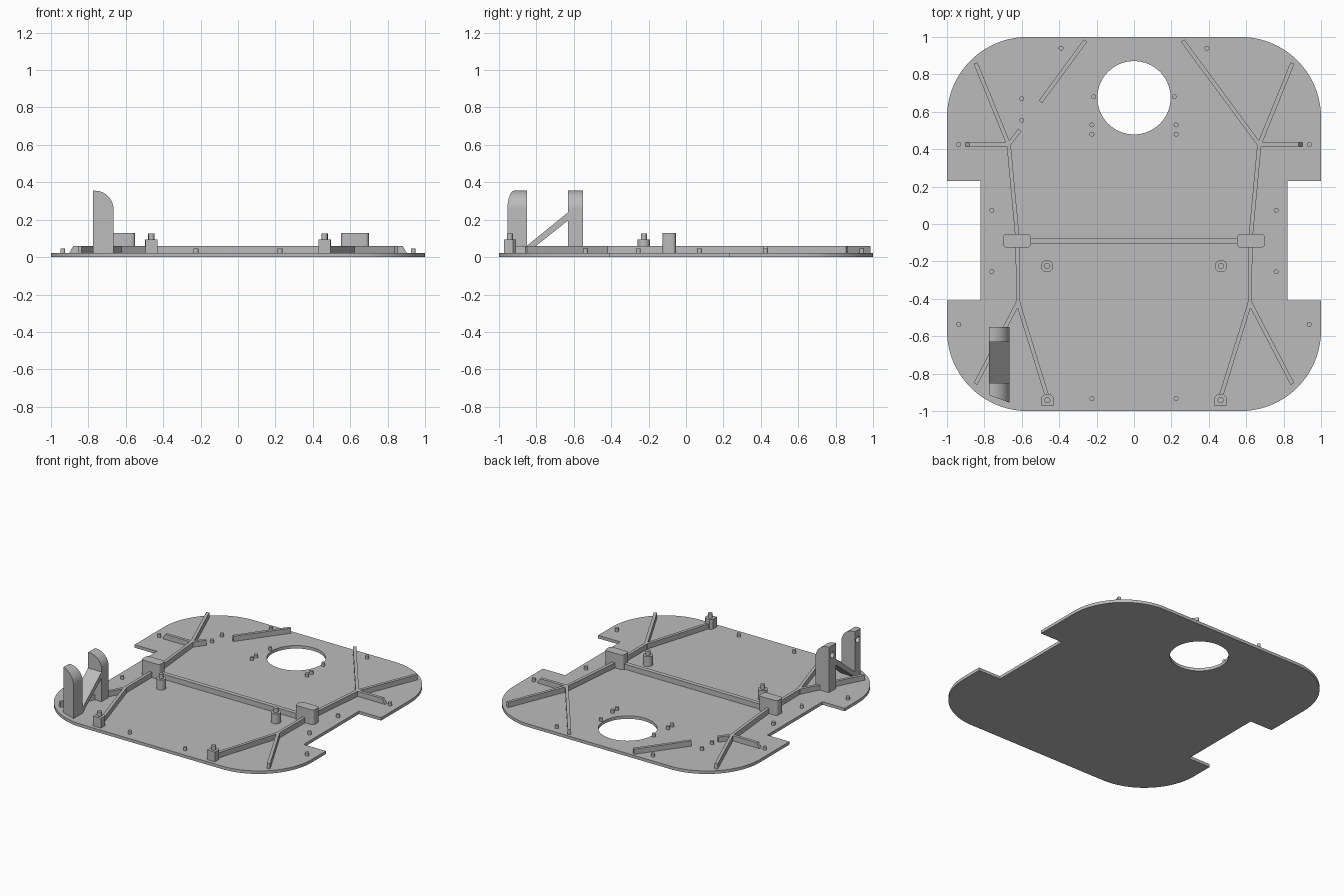
import bpy, bmesh
from math import sin, cos, radians
from mathutils import Vector, Matrix

if "Cube" in bpy.data.objects:
    bpy.data.objects.remove(bpy.data.objects["Cube"])

grey = bpy.data.materials.new("plain_grey")
grey.use_nodes = True
GREY = (0.5, 0.5, 0.5, 1)
grey.diffuse_color = GREY
grey.node_tree.nodes["Principled BSDF"].inputs["Base Color"].default_value = GREY

PLATE = 0.022   # plate thickness
RIB = 0.06      # top of the ribs


def arc(cx, cy, r, start, end, n):
    angles = [radians(start + (end - start) * i / n) for i in range(n + 1)]
    return [(cx + r * cos(a), cy + r * sin(a)) for a in angles]


def rounded_rect(cx, cy, w, d, r, n=5):
    x, y = w / 2 - r, d / 2 - r
    corners = [(x, y), (-x, y), (-x, -y), (x, -y)]
    return [p for i, (a, b) in enumerate(corners)
            for p in arc(cx + a, cy + b, r, 90 * i, 90 * i + 90, n)]


def prism(name, outline, low, high, axis="z", smooth=True):
    """Extrude a flat outline: (x,y) along z, (x,z) along y or (y,z) along x."""
    place = {"z": lambda p, t: (p[0], p[1], t),
             "y": lambda p, t: (p[0], t, p[1]),
             "x": lambda p, t: (t, p[0], p[1])}[axis]
    bm = bmesh.new()
    rings = [[bm.verts.new(place(p, t)) for p in outline] for t in (low, high)]
    for ring in rings:
        bm.faces.new(ring)
    n = len(outline)
    for i in range(n):
        j = (i + 1) % n
        bm.faces.new((rings[0][i], rings[0][j], rings[1][j], rings[1][i]))
    bmesh.ops.recalc_face_normals(bm, faces=bm.faces)
    mesh = bpy.data.meshes.new(name)
    bm.to_mesh(mesh)
    bm.free()
    mesh.materials.append(grey)
    ob = bpy.data.objects.new(name, mesh)
    bpy.context.collection.objects.link(ob)
    if smooth:
        shade(ob)
    return ob


def shade(ob):
    bpy.ops.object.select_all(action="DESELECT")
    ob.select_set(True)
    bpy.context.view_layer.objects.active = ob
    bpy.ops.object.shade_smooth_by_angle(angle=radians(30))


def cylinder(name, x, y, r, low, high, axis="z", n=24):
    return prism(name, arc(x, y, r, 0, 360, n)[:-1], low, high, axis)


def cut(ob, cutter):
    mod = ob.modifiers.new("cut", "BOOLEAN")
    mod.operation = "DIFFERENCE"
    mod.solver = "EXACT"
    mod.object = cutter
    bpy.context.view_layer.objects.active = ob
    bpy.ops.object.modifier_apply(modifier=mod.name)
    bpy.data.objects.remove(cutter)
    shade(ob)


def rib(name, start, end, width=0.022, tapered=False):
    """Straight rib; a tapered one slopes down at its start."""
    a, b = Vector(start), Vector(end)
    run = (b - a).normalized()
    side = Vector((-run.y, run.x)) * width / 2
    b = b + run * 0.008
    ob = prism(name, [a + side, a - side, b - side, b + side], PLATE - 0.005, RIB, smooth=False)
    if tapered:
        for v in ob.data.vertices:
            if v.co.z > PLATE and (v.co.xy - a).length < width:
                v.co.xy += run * 0.025


# Base plate with rounded corners, side notches and a round opening
CORNER, R = 0.57, 0.43
right_back = [(0.82, 0.23), (1, 0.23)] + arc(CORNER, CORNER, R, 0, 90, 20)
right_front = arc(CORNER, -CORNER, R, -90, 0, 20) + [(1, -0.41), (0.82, -0.41)]
right_half = right_front + right_back
outline = right_half + [(-x, y) for x, y in reversed(right_half)]
plate = prism("base_plate", outline, 0, PLATE)
cut(plate, cylinder("opening_cutter", 0, 0.675, 0.196, -0.1, 0.1, n=64))

for s, label in ((-1, "right"), (1, "left")):
    # Branching ribs
    fork, knee = (s * 0.67, 0.425), (s * 0.62, -0.42)
    rib(label + "_back_corner_rib", (s * 0.847, 0.86), fork)
    rib(label + "_back_side_rib", (s * 0.905, 0.425), fork, tapered=True)
    rib(label + "_upper_spine_rib", fork, (s * 0.622, -0.09))
    rib(label + "_lower_spine_rib", (s * 0.622, -0.09), knee)
    rib(label + "_front_corner_rib", (s * 0.847, -0.855), knee)
    rib(label + "_front_rib", (s * 0.465, -0.92), knee)

    # Blocks joining the cross rib
    prism(label + "_block", rounded_rect(s * 0.625, -0.09, 0.15, 0.072, 0.02),
          PLATE - 0.005, 0.13)

    # Round standoff with a pin
    cylinder(label + "_standoff", s * 0.465, -0.225, 0.033, PLATE - 0.005, 0.094)
    cylinder(label + "_standoff_pin", s * 0.465, -0.225, 0.016, 0.09, 0.126)

    # Front boss with clipped back corners and a pin
    cx, cy, h = s * 0.463, -0.942, 0.032
    boss = [(cx - h, cy - h), (cx + h, cy - h), (cx + h, cy + h / 2),
            (cx + h / 2, cy + h), (cx - h / 2, cy + h), (cx - h, cy + h / 2)]
    prism(label + "_front_boss", boss, PLATE - 0.005, 0.094, smooth=False)
    cylinder(label + "_boss_pin", cx, cy, 0.016, 0.09, 0.126)

    # Small locating pegs
    for x, y in ((0.39, 0.94), (0.215, 0.68), (0.225, 0.53), (0.225, 0.48),
                 (0.937, 0.425), (0.76, 0.073), (0.76, -0.255),
                 (0.937, -0.537), (0.225, -0.933)):
        cylinder(label + "_peg", s * x, y, 0.013, PLATE - 0.005, 0.045, n=16)

for y in (0.67, 0.555):
    cylinder("right_inner_peg", -0.6, y, 0.013, PLATE - 0.005, 0.045, n=16)

# Diagonal back ribs, the right one broken in the middle
rib("left_diagonal_rib", (0.26, 0.98), (0.67, 0.425))
rib("right_diagonal_rib", (-0.26, 0.98), (-0.495, 0.66))
rib("right_diagonal_stub", (-0.61, 0.503), (-0.67, 0.425))
rib("cross_rib", (-0.56, -0.09), (0.56, -0.09), width=0.032)

# Bracket: two round-shouldered posts and a sloping brace
X0, X1, TOP = -0.775, -0.665, 0.355
post = [(X0, PLATE - 0.005), (X1, PLATE - 0.005)] + arc(X1 - 0.1, TOP - 0.1, 0.1, 0, 90, 12) + [(X0, TOP)]
front_post = prism("bracket_front_post", post, -0.955, -0.85, "y")
for v in front_post.data.vertices:
    if v.co.y < -0.9:
        v.co.y = -0.915 - 0.04 * (v.co.x - X0) / (X1 - X0)
back_post = prism("bracket_back_post", post, -0.63, -0.55, "y")
for ob, y in ((front_post, -0.885), (back_post, -0.59)):
    cut(ob, cylinder("post_hole_cutter", y, 0.285, 0.022, X0 - 0.05, X0 + 0.06, "x"))
prism("bracket_brace", [(-0.855, 0.018), (-0.855, 0.057), (-0.625, 0.244), (-0.625, 0.2)],
      X0, X1, "x", smooth=False)
